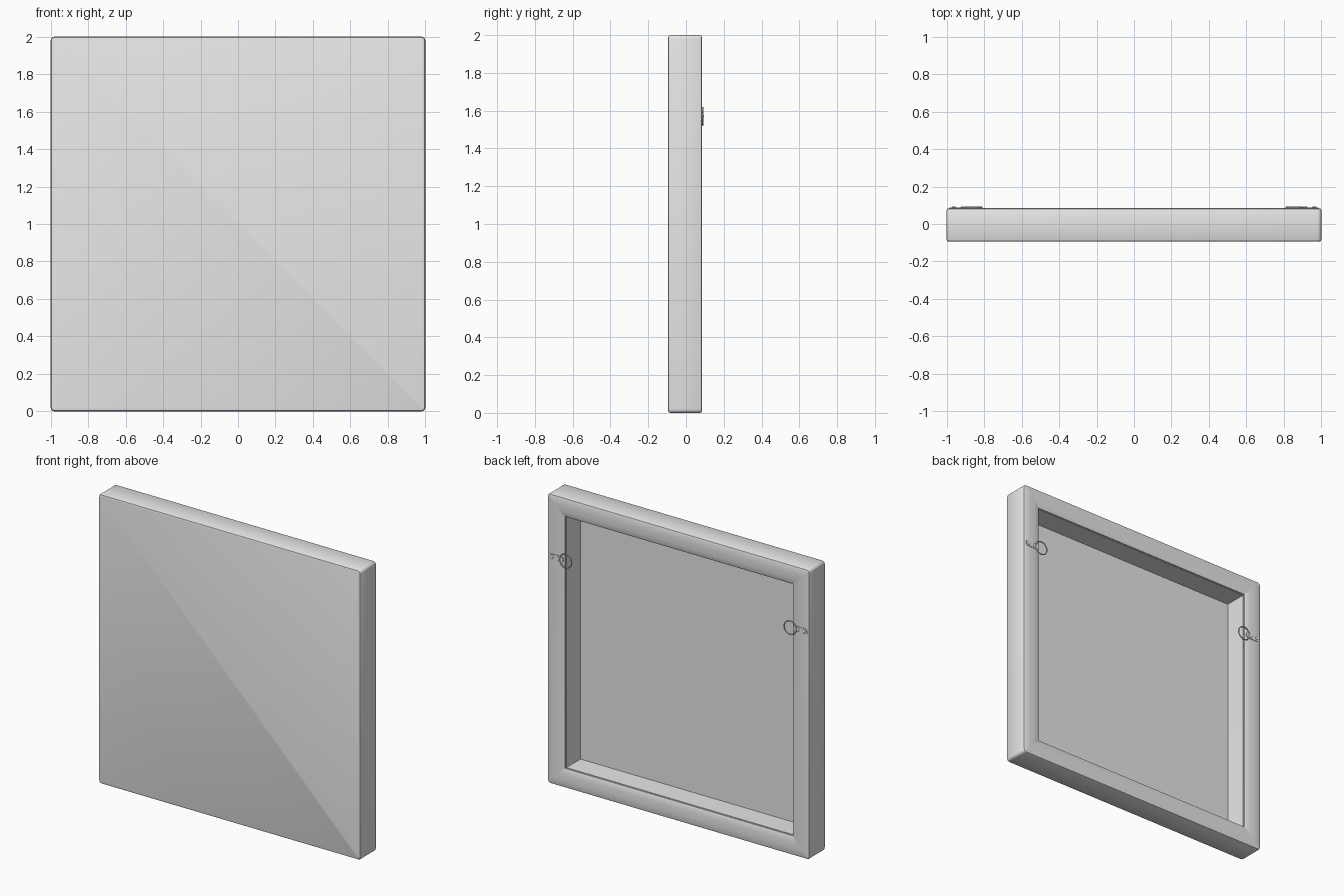
import bpy, bmesh
from math import pi, cos, sin, radians

cube = bpy.data.objects.get("Cube")
if cube:
    bpy.data.objects.remove(cube, do_unlink=True)

grey = bpy.data.materials.new("plain_grey")
grey.use_nodes = True
grey.diffuse_color = (0.8, 0.8, 0.8, 1)
grey.node_tree.nodes["Principled BSDF"].inputs["Base Color"].default_value = (0.8, 0.8, 0.8, 1)


def finish(obj, name, angle=35):
    obj.name = name
    obj.data.materials.append(grey)
    bpy.ops.object.select_all(action="DESELECT")
    obj.select_set(True)
    bpy.context.view_layer.objects.active = obj
    bpy.ops.object.shade_smooth_by_angle(angle=radians(angle))
    return obj


def add_mesh(bm, name, angle=35):
    bmesh.ops.recalc_face_normals(bm, faces=bm.faces)
    mesh = bpy.data.meshes.new(name)
    bm.to_mesh(mesh)
    bm.free()
    obj = bpy.data.objects.new(name, mesh)
    bpy.context.collection.objects.link(obj)
    return finish(obj, name, angle)


def square_loop(bm, inset, y, radius, steps=4):
    """Rounded square ring of vertices facing the front."""
    c = 1 - inset - radius
    verts = []
    for k, (sx, sz) in enumerate(((1, 1), (-1, 1), (-1, -1), (1, -1))):
        for i in range(steps + 1):
            a = (k + i / steps) * pi / 2
            verts.append(bm.verts.new((sx * c + radius * cos(a), y,
                                       1 + sz * c + radius * sin(a))))
    return verts


# Wrapped canvas: front sheet, sides, domed back border and recessed back
profile = [(0.012, -0.0945, 0.012), (0.004, -0.092, 0.018), (0, -0.084, 0.02),
           (0, 0.074, 0.02), (0.003, 0.081, 0.018), (0.012, 0.084, 0.012),
           (0.05, 0.086, 0.004), (0.09, 0.085, 0.003), (0.118, 0.081, 0.002),
           (0.13, 0.076, 0.002), (0.13, 0.068, 0.002), (0.134, 0.068, 0.002),
           (0.134, -0.086, 0.002)]
bm = bmesh.new()
loops = [square_loop(bm, *p) for p in profile]
for a, b in zip(loops, loops[1:]):
    for i in range(len(a)):
        j = (i + 1) % len(a)
        bm.faces.new((a[i], a[j], b[j], b[i]))
bm.faces.new(loops[0])
bm.faces.new(loops[-1])
add_mesh(bm, "stretched_canvas")


# Hanging hardware on both upright bars
HANG_Z = 1.57


def hanger(side, label):
    # Strap plate with rounded ends
    bm = bmesh.new()
    outline = []
    for cx, start in ((0.964, -pi / 2), (0.9, pi / 2)):
        for i in range(9):
            a = start + pi * i / 8
            outline.append(bm.verts.new((side * (cx + 0.022 * cos(a)), 0.082,
                                         HANG_Z + 0.022 * sin(a))))
    face = bm.faces.new(outline)
    top = bmesh.ops.extrude_face_region(bm, geom=[face])["geom"]
    bmesh.ops.translate(bm, vec=(0, 0.007, 0),
                        verts=[g for g in top if isinstance(g, bmesh.types.BMVert)])
    add_mesh(bm, label + "_hanger_plate")

    # Two domed screws
    for n, x in enumerate((0.962, 0.916)):
        bpy.ops.mesh.primitive_uv_sphere_add(segments=16, ring_count=8, radius=1,
                                             location=(side * x, 0.0885, HANG_Z))
        screw = bpy.context.object
        screw.scale = (0.011, 0.006, 0.011)
        finish(screw, f"{label}_hanger_screw_{n + 1}")

    # Oval wire ring reaching over the opening
    bpy.ops.mesh.primitive_torus_add(major_segments=32, minor_segments=8,
                                     major_radius=0.046, minor_radius=0.004,
                                     location=(side * 0.858, 0.0885, HANG_Z),
                                     rotation=(pi / 2, 0, 0))
    finish(bpy.context.object, label + "_hanger_ring", 60)


hanger(1, "left")
hanger(-1, "right")
